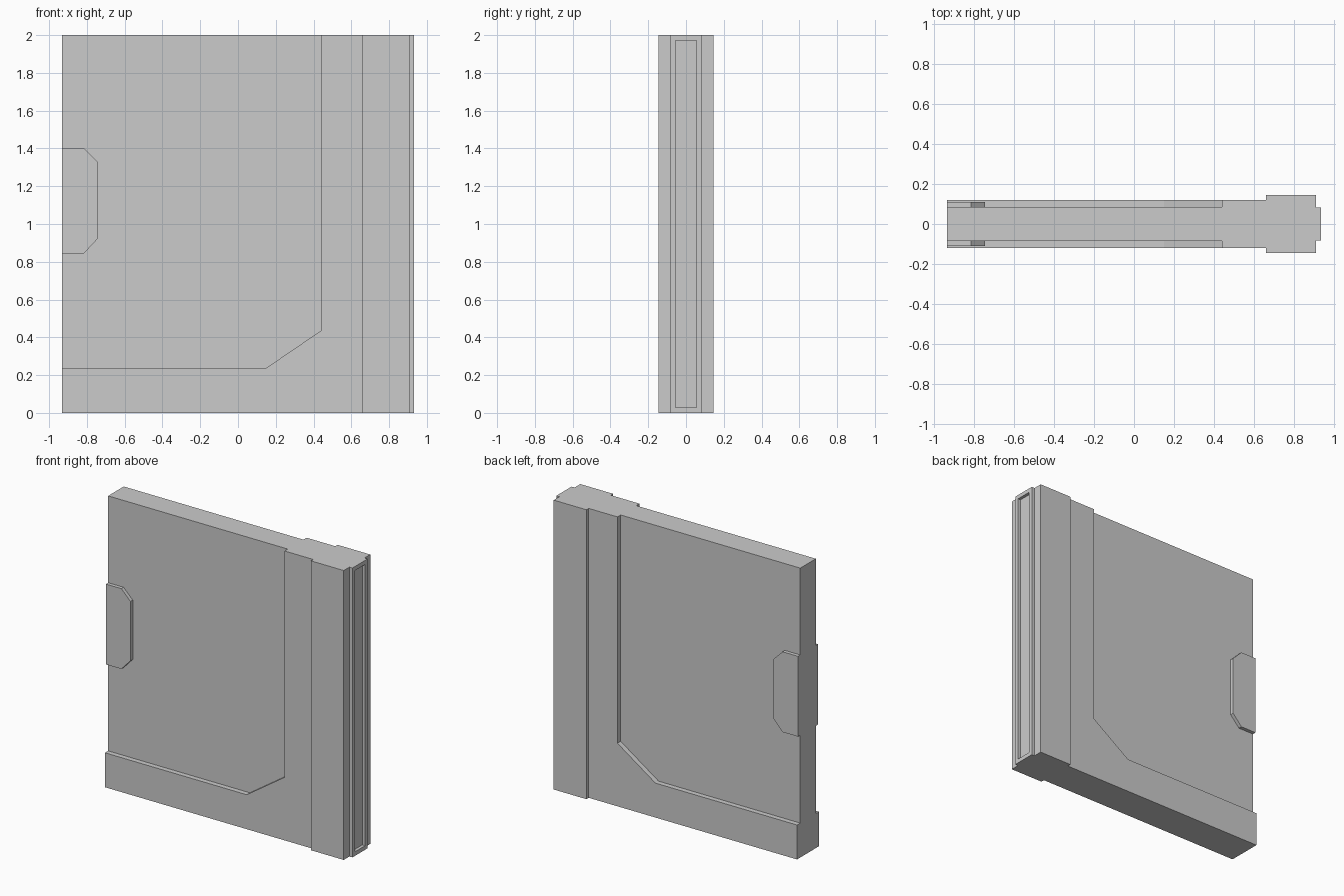
import bpy
import bmesh
from mathutils import Vector

if "Cube" in bpy.data.objects:
    bpy.data.objects.remove(bpy.data.objects["Cube"])

LEFT, RIGHT, TOP = -0.933, 0.933, 2.0


def prism(name, outline, y0, y1):
    """Extrude an (x, z) outline from y0 to y1."""
    bm = bmesh.new()
    face = bm.faces.new([bm.verts.new((x, y0, z)) for x, z in outline])
    ext = bmesh.ops.extrude_face_region(bm, geom=[face])
    moved = [v for v in ext["geom"] if isinstance(v, bmesh.types.BMVert)]
    bmesh.ops.translate(bm, verts=moved, vec=(0, y1 - y0, 0))
    bmesh.ops.recalc_face_normals(bm, faces=bm.faces)
    mesh = bpy.data.meshes.new(name)
    bm.to_mesh(mesh)
    bm.free()
    obj = bpy.data.objects.new(name, mesh)
    bpy.context.collection.objects.link(obj)
    return obj


def rect(x0, x1):
    return [(x0, 0), (x1, 0), (x1, TOP), (x0, TOP)]


# Inner border shared by the recessed panel and its frame
border = [(LEFT, 0.238), (0.15, 0.238), (0.44, 0.436), (0.44, TOP)]

# Recessed door panel
prism("door_panel", border + [(LEFT, TOP)], -0.085, 0.085)

# Raised L-shaped frame along the bottom and side
prism("door_frame", [(LEFT, 0), (0.66, 0), (0.66, TOP)] + border[::-1], -0.12, 0.12)

# Thick edge post
prism("edge_post", rect(0.66, 0.91), -0.145, 0.145)

# Sealing strip with a long slot in its outer face
strip = prism("seal_strip", rect(0.91, RIGHT), -0.083, 0.083)
bm = bmesh.new()
bm.from_mesh(strip.data)
outer = max(bm.faces, key=lambda f: f.calc_center_median().x)
bmesh.ops.inset_region(bm, faces=[outer], thickness=0.04)
wall = bmesh.ops.extrude_face_region(bm, geom=[outer])
floor = [v for v in wall["geom"] if isinstance(v, bmesh.types.BMVert)]
bmesh.ops.translate(bm, verts=floor, vec=Vector((-0.021, 0, 0)))
if outer.is_valid:
    bmesh.ops.delete(bm, geom=[outer], context="FACES_ONLY")
bmesh.ops.recalc_face_normals(bm, faces=bm.faces)
bm.to_mesh(strip.data)
bm.free()

# Chamfered handle plates on both faces
plate = [(LEFT, 0.845), (-0.815, 0.845), (-0.745, 0.92),
         (-0.745, 1.33), (-0.815, 1.40), (LEFT, 1.40)]
for side, s in (("front", -1), ("back", 1)):
    prism(f"handle_plate_{side}", plate, s * 0.085, s * 0.11)
